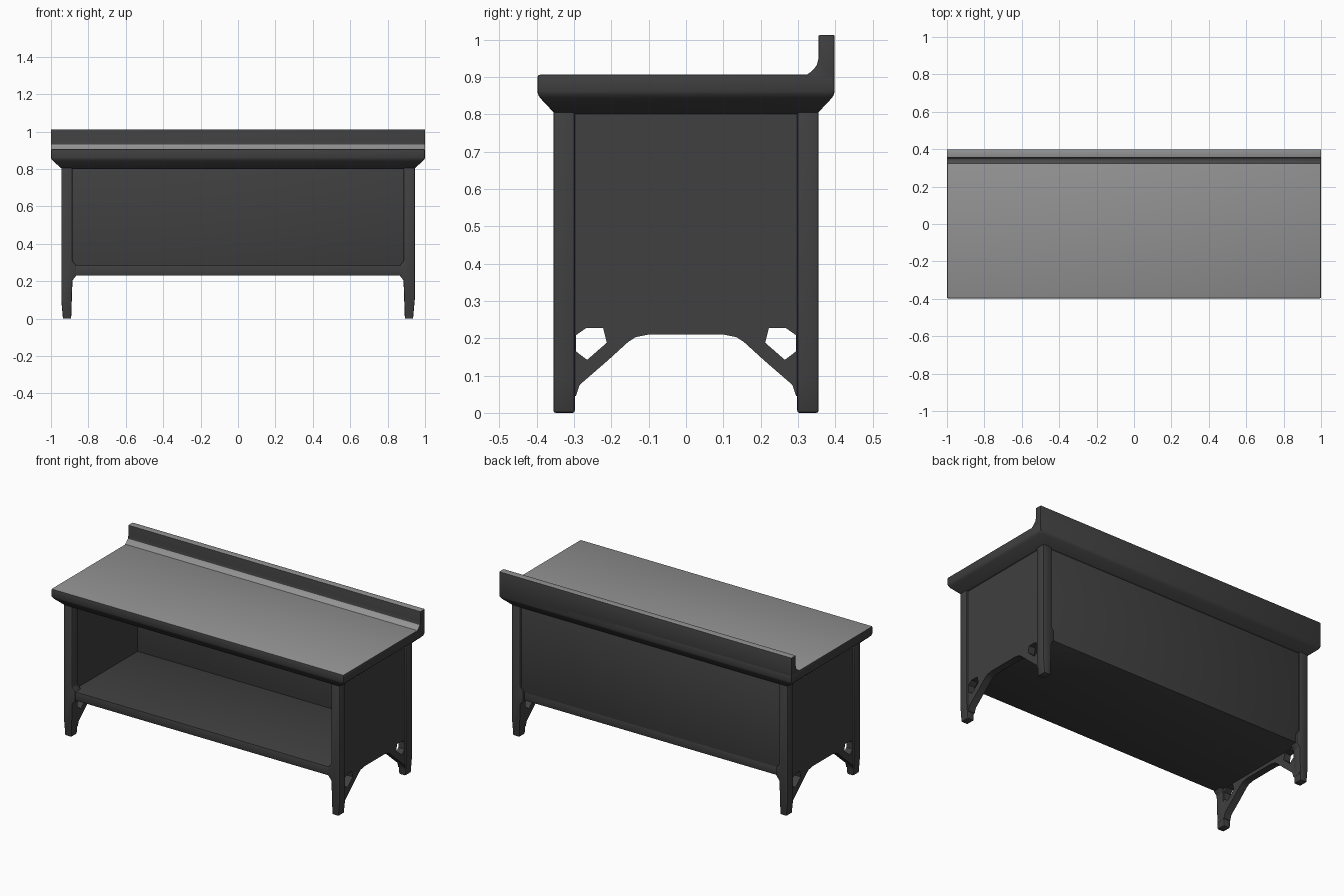
import bpy, bmesh
from math import radians

if "Cube" in bpy.data.objects:
    bpy.data.objects.remove(bpy.data.objects["Cube"], do_unlink=True)


def material(name, value):
    m = bpy.data.materials.new(name)
    m.use_nodes = True
    m.diffuse_color = (value, value, value, 1)
    m.node_tree.nodes["Principled BSDF"].inputs["Base Color"].default_value = (value, value, value, 1)
    return m


dark = material("dark_steel", 0.05)
light = material("light_worktop", 0.29)


def finish(obj, bevel, segments=2):
    """Soften edges, then shade smooth while keeping sharp edges."""
    bpy.ops.object.select_all(action="DESELECT")
    obj.select_set(True)
    bpy.context.view_layer.objects.active = obj
    if bevel:
        mod = obj.modifiers.new("soft_edges", "BEVEL")
        mod.width = bevel
        mod.segments = segments
        mod.limit_method = "ANGLE"
        mod.angle_limit = radians(25)
        bpy.ops.object.modifier_apply(modifier=mod.name)
    bpy.ops.object.shade_smooth_by_angle(angle=radians(35))
    return obj


def loft(name, rings, bevel):
    """Closed solid through rings of equal length."""
    bm = bmesh.new()
    loops = [[bm.verts.new(p) for p in ring] for ring in rings]
    n = len(loops[0])
    for a, b in zip(loops, loops[1:]):
        for i in range(n):
            bm.faces.new((a[i], a[(i + 1) % n], b[(i + 1) % n], b[i]))
    bm.faces.new(loops[0])
    bm.faces.new(loops[-1])
    bmesh.ops.recalc_face_normals(bm, faces=bm.faces)
    mesh = bpy.data.meshes.new(name)
    bm.to_mesh(mesh)
    bm.free()
    obj = bpy.data.objects.new(name, mesh)
    bpy.context.collection.objects.link(obj)
    mesh.materials.append(dark)
    return finish(obj, bevel)


def rect(hx, hy, z):
    return [(-hx, -hy, z), (hx, -hy, z), (hx, hy, z), (-hx, hy, z)]


def box(name, x, y, z, bevel=0.004):
    ring = lambda h: [(x[0], y[0], h), (x[1], y[0], h), (x[1], y[1], h), (x[0], y[1], h)]
    return loft(name, [ring(z[0]), ring(z[1])], bevel)


def paint_top(obj, low):
    """Light colour on upward faces above a height."""
    obj.data.materials.append(light)
    for p in obj.data.polygons:
        if p.normal.z > 0.5 and p.center.z > low:
            p.material_index = 1


# Worktop with a flared underside
counter = loft("worktop", [rect(0.94, 0.35, 0.8), rect(0.995, 0.395, 0.848),
                           rect(1.0, 0.398, 0.86), rect(1.0, 0.398, 0.906)], 0.007)
paint_top(counter, 0.9)

# Upstand along the back, with a sloped foot
profile = [(0.315, 0.9), (0.335, 0.914), (0.35, 0.93), (0.355, 0.95),
           (0.355, 1.012), (0.398, 1.012), (0.398, 0.86)]
upstand = loft("back_upstand", [[(x, y, z) for y, z in profile] for x in (-1, 1)], 0.003)
paint_top(upstand, 0.9)

# Shelf and back wall
box("bottom_shelf", (-0.93, 0.93), (-0.35, 0.345), (0.23, 0.285))
box("back_panel", (-0.93, 0.93), (0.29, 0.345), (0.235, 0.82))

# End panel outline: arch between the feet, plus two bracket holes
half_arch = [(0.32, 0.04), (0.295, 0.045), (0.285, 0.075), (0.21, 0.14),
             (0.155, 0.19), (0.135, 0.203), (0.1, 0.21)]
arch = half_arch + [(-y, z) for y, z in reversed(half_arch)]
outline = [(-0.345, 0.04), (-0.345, 0.82), (0.345, 0.82), (0.345, 0.04)] + arch
hole = [(0.295, 0.165), (0.295, 0.208), (0.268, 0.227),
        (0.222, 0.227), (0.212, 0.188), (0.265, 0.142)]
holes = [hole, [(-y, z) for y, z in hole]]

for side, s in (("left", 1), ("right", -1)):
    curve = bpy.data.curves.new(side + "_end_panel", "CURVE")
    curve.dimensions = "2D"
    curve.fill_mode = "BOTH"
    curve.extrude = 0.022
    for pts in [outline] + holes:
        spline = curve.splines.new("POLY")
        spline.points.add(len(pts) - 1)
        for p, (y, z) in zip(spline.points, pts):
            p.co = (y, z, 0, 1)
        spline.use_cyclic_u = True
    panel = bpy.data.objects.new(side + "_end_panel", curve)
    bpy.context.collection.objects.link(panel)
    panel.rotation_euler = (radians(90), 0, radians(90))
    panel.location.x = s * 0.912
    bpy.ops.object.select_all(action="DESELECT")
    panel.select_set(True)
    bpy.context.view_layer.objects.active = panel
    bpy.ops.object.convert(target="MESH")
    panel = bpy.context.object
    panel.data.materials.clear()
    panel.data.materials.append(dark)
    finish(panel, 0)

    # Corner posts running down into the feet, with a small gusset under the shelf
    post = [(0.892, 0), (0.936, 0), (0.945, 0.1), (0.945, 0.82), (0.885, 0.82),
            (0.885, 0.31), (0.865, 0.285), (0.865, 0.23), (0.885, 0.205)]
    for end, t in (("front", -1), ("back", 1)):
        loft(f"{side}_{end}_post",
             [[(s * x, t * y, z) for x, z in post] for y in (0.298, 0.355)], 0.006)

# Rail under the worktop at the front
box("front_top_rail", (-0.93, 0.93), (-0.35, -0.3), (0.805, 0.83))
